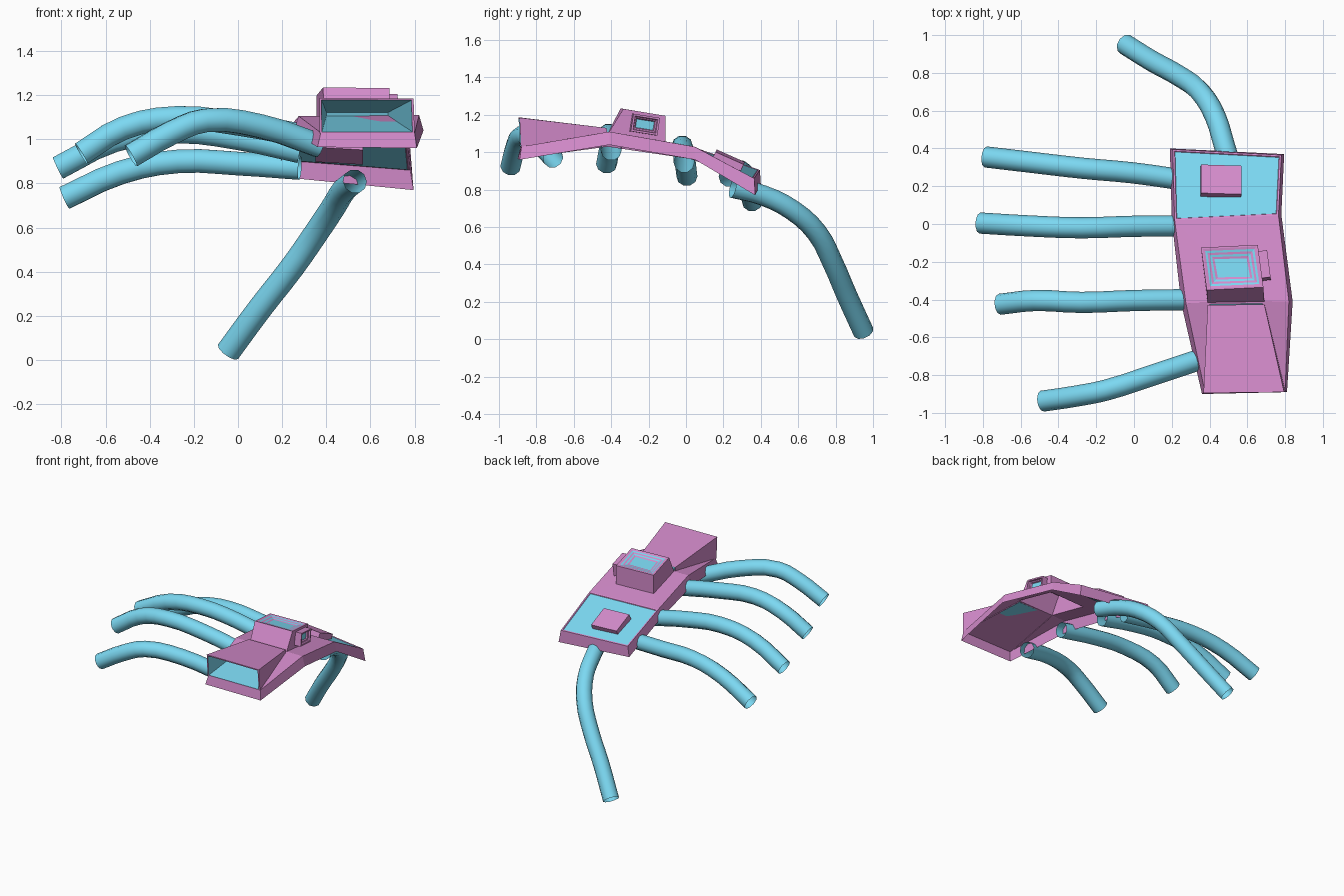
import bpy, bmesh
from mathutils import Vector

if "Cube" in bpy.data.objects:
    bpy.data.objects.remove(bpy.data.objects["Cube"])


def material(name, rgb):
    m = bpy.data.materials.new(name)
    m.diffuse_color = (*rgb, 1)
    m.use_nodes = True
    m.node_tree.nodes["Principled BSDF"].inputs["Base Color"].default_value = m.diffuse_color
    return m


PINK = material("pink", (0.66, 0.26, 0.60))
BLUE = material("blue", (0.20, 0.69, 0.89))


def finish(bm, name):
    me = bpy.data.meshes.new(name)
    bm.to_mesh(me)
    bm.free()
    me.materials.append(PINK)
    me.materials.append(BLUE)
    ob = bpy.data.objects.new(name, me)
    bpy.context.collection.objects.link(ob)
    return ob


def ring(bm, pts):
    return [bm.verts.new(p) for p in pts]


def bridge(bm, a, b, mat=0, skip=()):
    """Quads between two loops of four corners."""
    for i in range(4):
        if i not in skip:
            j = (i + 1) % 4
            bm.faces.new((a[i], a[j], b[j], b[i])).material_index = mat


def inset_steps(bm, face, steps):
    """Repeated insets: (thickness, depth, material of the new inner face)."""
    for thick, depth, mat in steps:
        bmesh.ops.inset_region(bm, faces=[face], thickness=thick, depth=depth)
        face.material_index = mat


# Back plate: open-bottomed shell, rows run front to back
rows = [  # left bottom, right bottom, left top, right top
    [(.36, -.90, .965), (.81, -.89, .96), (.375, -.885, 1.03), (.80, -.88, 1.03)],
    [(.25, -.42, 1.03), (.84, -.41, 1.04), (.275, -.42, 1.105), (.82, -.41, 1.11)],
    [(.20, .02, .965), (.78, .05, .96), (.215, .02, 1.035), (.765, .045, 1.03)],
    [(.19, .40, .83), (.795, .37, .77), (.205, .395, .905), (.78, .365, .86)],
]
bm = bmesh.new()
R = [ring(bm, r) for r in rows]
for a, b in zip(R, R[1:]):
    bm.faces.new((a[0], a[2], b[2], b[0]))
    bm.faces.new((a[3], a[1], b[1], b[3]))
bm.faces.new((R[0][0], R[0][1], R[0][3], R[0][2]))
bm.faces.new((R[3][1], R[3][0], R[3][2], R[3][3]))
bm.faces.new((R[0][2], R[0][3], R[1][3], R[1][2]))
panel = bm.faces.new((R[2][2], R[2][3], R[3][3], R[3][2]))

# Vent housing grows out of the middle of the plate
base = ring(bm, [(.39, -.415, 1.107), (.69, -.41, 1.11), (.655, -.11, 1.058), (.355, -.125, 1.06)])
top = ring(bm, [(.385, -.35, 1.235), (.685, -.335, 1.232), (.655, -.11, 1.195), (.355, -.125, 1.197)])
bridge(bm, [R[1][2], R[1][3], R[2][3], R[2][2]], base)
bridge(bm, base, top)
vent = bm.faces.new(top)
bm.normal_update()
inset_steps(bm, panel, [(.014, 0, 0), (.004, -.004, 1)])
inset_steps(bm, vent, [(.012, 0, 0)] + [(.016, -.003, k % 2) for k in (1, 2, 3, 4, 5)])
finish(bm, "back_plate")

# Flared hood with a blue lining, open to the front
bm = bmesh.new()
of = [(.37, -.888, 1.028), (.80, -.883, 1.028), (.795, -.89, 1.185), (.368, -.895, 1.187)]
ob_ = [(.39, -.425, 1.10), (.69, -.42, 1.10), (.69, -.425, 1.13), (.39, -.43, 1.13)]
shift = [(.01, 0, .006), (-.01, 0, .006), (-.01, 0, -.008), (.01, 0, -.008)]
inner = [[Vector(p) + Vector(s) for p, s in zip(l, shift)] for l in (of, ob_)]
OF, OB, IF, IB = ring(bm, of), ring(bm, ob_), ring(bm, inner[0]), ring(bm, inner[1])
bridge(bm, OB, OF, 0, (0,))
bridge(bm, OF, IF, 0)
bridge(bm, IF, IB, 1)
bm.faces.new(IB).material_index = 1
finish(bm, "hood")


def box(bm, center, size, axes):
    """Box with given axes; returns the face furthest along the third axis."""
    x, y, z = [a.normalized() * s / 2 for a, s in zip(axes, size)]
    c = Vector(center)
    sq = [(-1, -1), (1, -1), (1, 1), (-1, 1)]
    lo = ring(bm, [c + x * i + y * j - z for i, j in sq])
    hi = ring(bm, [c + x * i + y * j + z for i, j in sq])
    bridge(bm, lo, hi)
    bm.faces.new(lo[::-1])
    f = bm.faces.new(hi)
    bm.normal_update()
    return f


# Side vent on the housing
bm = bmesh.new()
x = Vector((-.13, 1, -.16))
z = Vector((1, .13, 0))
f = box(bm, (.69, -.22, 1.148), (.145, .095, .05), (x, z.cross(x), z))
inset_steps(bm, f, [(.015, 0, 0), (.004, -.012, 0), (.01, -.004, 0), (.006, -.01, 1)])
finish(bm, "side_vent")

# Raised block passing through the rear panel
bm = bmesh.new()
x = Vector((1, -.03, -.06))
y = Vector((.0, .35, -.155))
box(bm, (.46, .225, .95), (.215, .165, .055), (x, y, x.cross(y)))
finish(bm, "panel_block")

# Fingers and thumb: open curved tubes
paths = {
    "finger_1": [(.37, -.71, .97), (.1, -.80, 1.06), (-.15, -.88, 1.085), (-.30, -.91, 1.03), (-.485, -.938, .925)],
    "finger_2": [(.32, -.40, 1.01), (0, -.405, 1.07), (-.28, -.415, 1.097), (-.52, -.405, 1.05), (-.71, -.425, .935)],
    "finger_3": [(.28, -.01, .945), (0, -.012, 1.005), (-.28, -.02, 1.035), (-.56, -.01, .995), (-.815, .005, .87)],
    "finger_4": [(.28, .23, .87), (0, .27, .89), (-.27, .295, .90), (-.53, .325, .85), (-.785, .355, .735)],
    "thumb": [(.53, .25, .81), (.48, .41, .77), (.43, .57, .69), (.35, .70, .57),
              (.245, .78, .42), (.1, .86, .235), (-.045, .95, .038)],
}
for name, pts in paths.items():
    cu = bpy.data.curves.new(name, 'CURVE')
    cu.dimensions = '3D'
    cu.bevel_depth = .056
    cu.bevel_resolution = 3
    cu.resolution_u = 3
    cu.use_fill_caps = False
    sp = cu.splines.new('BEZIER')
    sp.bezier_points.add(len(pts) - 1)
    for bp, p in zip(sp.bezier_points, pts):
        bp.co = p
        bp.handle_left_type = bp.handle_right_type = 'AUTO'
    cu.materials.append(BLUE)
    bpy.context.collection.objects.link(bpy.data.objects.new(name, cu))
